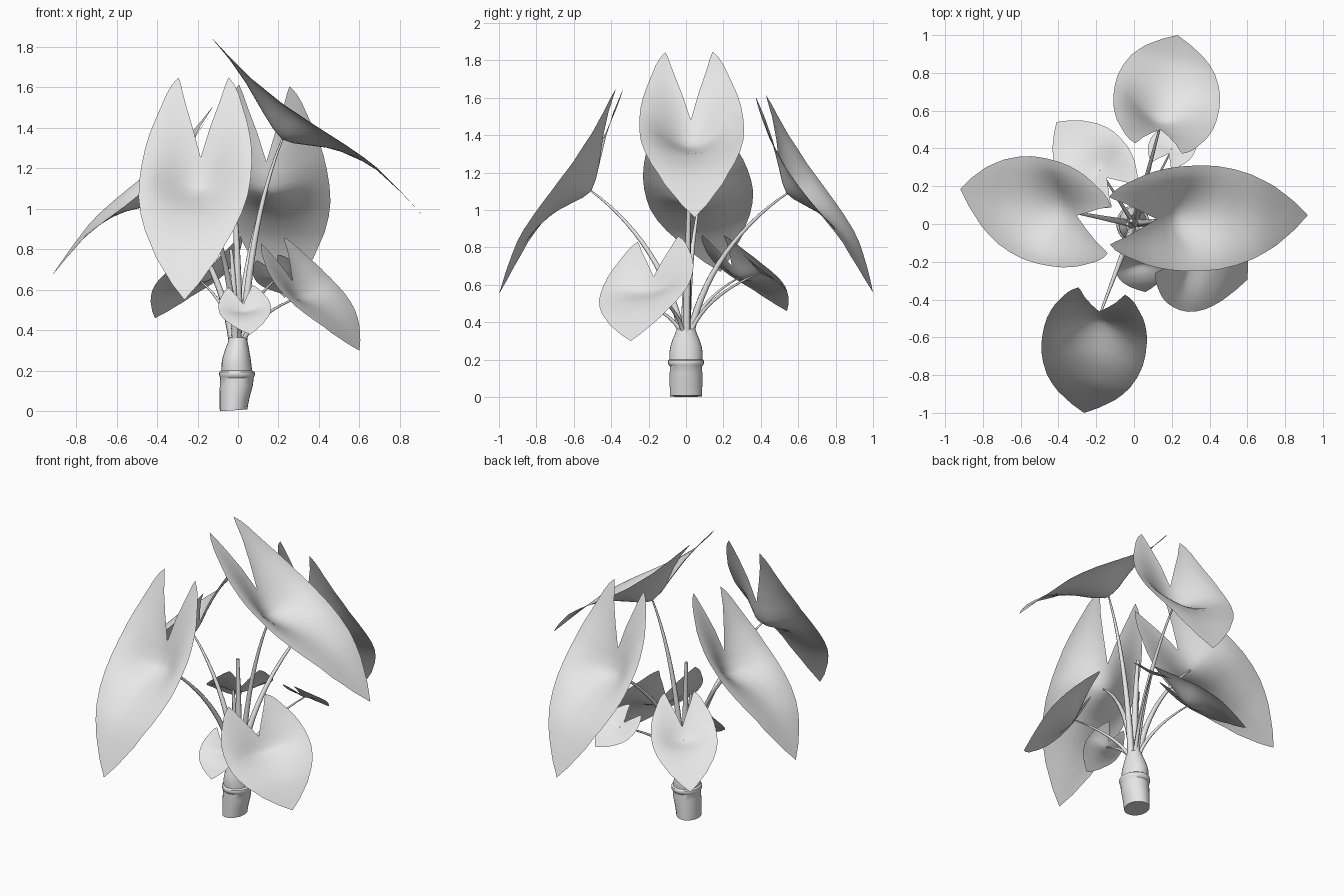
import bpy, bmesh, math
from mathutils import Vector

cube = bpy.data.objects.get("Cube")
if cube:
    bpy.data.objects.remove(cube, do_unlink=True)

# Single flat grey for the whole plant
grey = bpy.data.materials.new("plant_grey")
grey.use_nodes = True
grey.diffuse_color = (0.8, 0.8, 0.8, 1)
grey.node_tree.nodes["Principled BSDF"].inputs["Base Color"].default_value = (0.8, 0.8, 0.8, 1)


def add_object(name, data):
    ob = bpy.data.objects.new(name, data)
    bpy.context.scene.collection.objects.link(ob)
    data.materials.append(grey)
    return ob


def mesh_object(name, bm, angle):
    me = bpy.data.meshes.new(name)
    bm.to_mesh(me)
    bm.free()
    me.shade_smooth()
    me.set_sharp_from_angle(angle=math.radians(angle))
    return add_object(name, me)


def sample(curve, s):
    """Linear lookup in a list of (position, value) pairs."""
    for (a, va), (b, vb) in zip(curve, curve[1:]):
        if s <= b:
            return va + (vb - va) * (s - a) / (b - a)
    return curve[-1][1]


# Leaf shape along its length: 0 at the lobe ends, 1 at the tip
OUTER = [(0, .45), (.03, .56), (.07, .65), (.14, .76), (.22, .88), (.30, .955),
         (.38, .99), (.46, 1), (.54, .98), (.62, .91), (.70, .80), (.82, .56),
         (.93, .25), (1, 0)]
INNER = [(0, .45), (.03, .40), (.1, .31), (.2, .155), (.31, 0), (1, 0)]
# Height of the midrib and of the rim above the leaf's flat plane
MIDRIB = [(0, 0), (.1, -.018), (.2, -.045), (.31, -.085), (.38, -.108), (.43, -.116),
          (.47, -.10), (.52, -.068), (.57, -.036), (.62, -.013), (.7, .01), (.76, .019),
          (.88, .014), (1, 0)]
RIM = [(0, 0), (.1, -.012), (.2, -.02), (.35, -.017), (.5, 0), (.62, .016), (.7, .024),
       (.76, .026), (.88, .015), (1, 0)]
ROWS = [0, .03, .07, .1, .15, .2, .25, .31, .345, .38, .405, .43, .45, .47, .495,
        .52, .545, .57, .62, .7, .76, .82, .88, .93, .97, 1]
COLS = 8


def leaf(name, lobe_a, lobe_b, tip, half_width, depth):
    """Heart-shaped cupped blade; returns the point where its stem joins."""
    a, b, tip = Vector(lobe_a), Vector(lobe_b), Vector(tip)
    top = (a + b) / 2
    length = (tip - top).length
    along = (tip - top).normalized()
    side = a - b
    side = (side - along * side.dot(along)).normalized()
    out = along.cross(side)
    if out.z < 0:
        side, out = -side, -out

    bm = bmesh.new()
    for sign in (1, -1):
        grid = []
        for s in ROWS:
            inner, outer = sample(INNER, s), sample(OUTER, s)
            mid, rim = sample(MIDRIB, s), sample(RIM, s)
            row = []
            for i in range(COLS + 1):
                u = i / COLS
                t = inner + (outer - inner) * u
                cup = rim + (mid - rim) * (1 - u) ** 2 * (1 + 2 * u)
                row.append(bm.verts.new(top + along * s * length
                                        + side * sign * t * half_width
                                        + out * cup * depth * length))
            grid.append(row)
        for r0, r1 in zip(grid, grid[1:]):
            for i in range(COLS):
                quad = [r0[i], r1[i], r1[i + 1], r0[i + 1]]
                bm.faces.new(quad if sign > 0 else quad[::-1])
    bmesh.ops.remove_doubles(bm, verts=bm.verts, dist=1e-4)
    bmesh.ops.dissolve_degenerate(bm, edges=bm.edges, dist=1e-5)
    mesh_object(name, bm, 60)
    return top + along * .43 * length + out * sample(MIDRIB, .43) * depth * length


def stem(name, start, end, r0, r1):
    """Tapered stalk that rises first and then bends out to its end."""
    start, end = Vector(start), Vector(end)
    d = end - start
    cu = bpy.data.curves.new(name, 'CURVE')
    cu.dimensions = '3D'
    cu.bevel_depth = 1
    cu.bevel_resolution = 2
    cu.resolution_u = 14
    cu.use_fill_caps = True
    sp = cu.splines.new('BEZIER')
    sp.bezier_points.add(1)
    h0 = start + Vector((d.x * .12, d.y * .12, d.z * .42))
    h1 = start + Vector((d.x * .52, d.y * .52, d.z * .78))
    for p, co, left, right, r in ((sp.bezier_points[0], start, start, h0, r0),
                                  (sp.bezier_points[1], end, h1, end, r1)):
        p.handle_left_type = p.handle_right_type = 'FREE'
        p.co, p.handle_left, p.handle_right = co, left, right
        p.radius = r
    add_object(name, cu)


# Trunk: stacked elliptical rings (height, centre x, x radius, y radius)
RINGS = [(.005, -.022, .068, .086), (.06, -.018, .073, .087), (.13, -.008, .082, .087),
         (.165, -.006, .083, .086), (.174, -.005, .087, .094), (.184, -.005, .089, .097),
         (.195, -.005, .087, .095), (.202, -.006, .076, .088), (.24, -.008, .073, .089),
         (.27, -.007, .068, .084), (.31, -.004, .058, .071), (.34, -.001, .049, .058),
         (.365, 0, .043, .05)]
bm = bmesh.new()
N = 24
loops = [[bm.verts.new((cx + rx * math.cos(k * math.tau / N),
                        ry * math.sin(k * math.tau / N), z))
          for k in range(N)] for z, cx, rx, ry in RINGS]
for v in loops[0]:                       # slightly slanted foot
    v.co.z += .07 * (v.co.x + .022)
for l0, l1 in zip(loops, loops[1:]):
    for k in range(N):
        j = (k + 1) % N
        bm.faces.new((l0[k], l0[j], l1[j], l1[k]))
bm.faces.new(loops[0][::-1])
bm.faces.new(loops[-1])
mesh_object("trunk", bm, 35)

# Leaves: name, two lobe ends, tip, half width, cup depth
LEAVES = [
    ("left_large", (-.13, .145, 1.845), (-.13, -.112, 1.845), (.92, .047, .96), .28, 1),
    ("front_large", (-.045, -.375, 1.65), (-.295, -.335, 1.65), (-.265, -1, .55), .278, 1),
    ("back_large", (.005, .43, 1.61), (.255, .37, 1.61), (.23, 1, .56), .284, 1),
    ("right_large", (-.13, .105, 1.5), (-.13, -.165, 1.47), (-.92, .185, .67), .285, 1),
    ("left_medium", (.23, -.035, .86), (.11, -.265, .83), (.6, -.295, .3), .272, .85),
    ("front_small", (.09, -.15, .61), (-.065, -.14, .625), (.06, -.36, .38), .13, .8),
    ("back_right_medium", (.01, .19, .87), (-.115, .1, .86), (-.41, .54, .46), .195, .85),
    ("back_left_small", (.09, .33, .745), (.2, .29, .776), (.275, .54, .57), .125, .5),
]
for name, lobe_a, lobe_b, tip, width, depth in LEAVES:
    joint = leaf(name + "_leaf", lobe_a, lobe_b, tip, width, depth)
    flat = Vector((joint.x, joint.y, 0)).normalized() * .026
    big = "large" in name
    stem(name + "_stem", (flat.x, flat.y, .34), joint,
         .021 if big else .013, .005 if big else .004)

# Unopened shoots in the middle
stem("tall_shoot", (.004, .004, .34), (-.015, .018, 1.0), .024, .01)
stem("short_shoot", (-.012, -.008, .34), (-.035, 0, .8), .02, .008)
